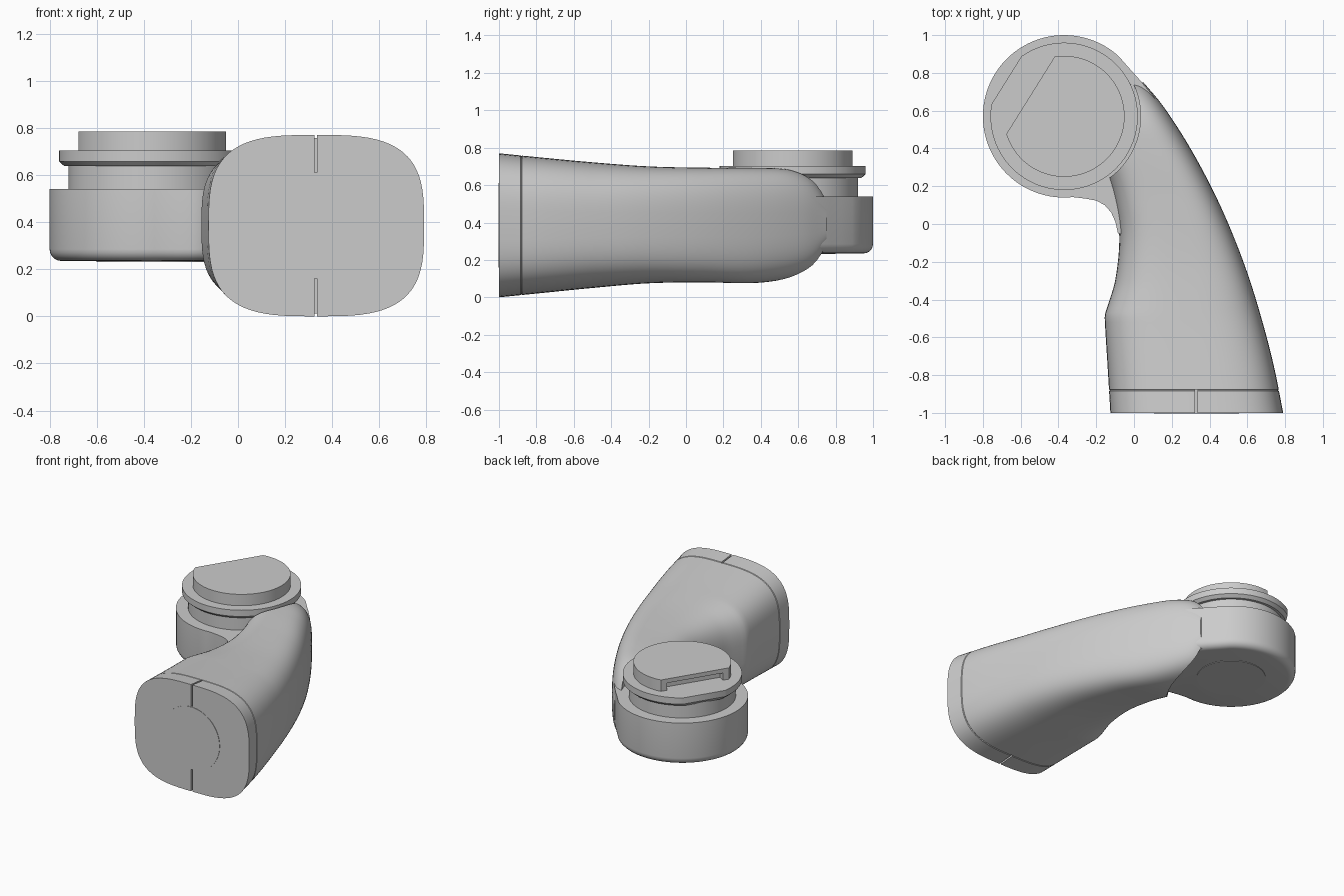
import bpy, bmesh
from math import cos, sin, pi, radians, copysign
from mathutils import Matrix

if "Cube" in bpy.data.objects:
    bpy.data.objects.remove(bpy.data.objects["Cube"])

CX, CY = -0.37, 0.57          # joint axis
FLAT = radians(148)           # direction of the keyed flats


def make(name, bm, angle=35):
    bmesh.ops.recalc_face_normals(bm, faces=bm.faces)
    me = bpy.data.meshes.new(name)
    bm.to_mesh(me)
    bm.free()
    ob = bpy.data.objects.new(name, me)
    bpy.context.collection.objects.link(ob)
    smooth(ob, angle)
    return ob


def smooth(ob, angle=35):
    bpy.ops.object.select_all(action='DESELECT')
    ob.select_set(True)
    bpy.context.view_layer.objects.active = ob
    bpy.ops.object.shade_smooth_by_angle(angle=radians(angle))


def loft(name, rings, angle=35):
    bm = bmesh.new()
    loops = [[bm.verts.new(p) for p in r] for r in rings]
    n = len(loops[0])
    for a, b in zip(loops, loops[1:]):
        for i in range(n):
            j = (i + 1) % n
            bm.faces.new((a[i], a[j], b[j], b[i]))
    bm.faces.new(loops[0])
    bm.faces.new(loops[-1])
    return make(name, bm, angle)


def circle(r, z, n=96):
    return [(CX + r * cos(2 * pi * i / n), CY + r * sin(2 * pi * i / n), z) for i in range(n)]


def d_shape(r, d, z, n=80):
    # circle with a flat at distance d along the FLAT direction
    from math import acos
    h = acos(d / r)
    return [(CX + r * cos(FLAT + h + (2 * pi - 2 * h) * i / n),
             CY + r * sin(FLAT + h + (2 * pi - 2 * h) * i / n), z) for i in range(n + 1)]


def box(name, centre, size, rot=0):
    bm = bmesh.new()
    m = Matrix.Translation(centre) @ Matrix.Rotation(rot, 4, 'Z') @ Matrix.Diagonal((*size, 1))
    bmesh.ops.create_cube(bm, size=1, matrix=m)
    return make(name, bm)


def cut(ob, cutter):
    mod = ob.modifiers.new("cut", 'BOOLEAN')
    mod.operation, mod.object, mod.solver = 'DIFFERENCE', cutter, 'EXACT'
    cutter.hide_render = True
    bpy.context.view_layer.objects.active = ob
    bpy.ops.object.modifier_apply(modifier=mod.name)
    bpy.data.objects.remove(cutter)


def curve(pts, t):
    # cubic interpolation through (position, value) pairs
    k = max(i for i in range(len(pts) - 1) if pts[i][0] <= t + 1e-9)
    def slope(i):
        a, b = pts[max(i - 1, 0)], pts[min(i + 1, len(pts) - 1)]
        return (b[1] - a[1]) / (b[0] - a[0])
    (x0, y0), (x1, y1) = pts[k], pts[k + 1]
    h = x1 - x0
    s = (t - x0) / h
    return ((2*s**3 - 3*s*s + 1) * y0 + (s**3 - 2*s*s + s) * h * slope(k)
            + (3*s*s - 2*s**3) * y1 + (s**3 - s*s) * h * slope(k + 1))


# Arm: rounded-rectangle sections swept from the broad end to the joint
RIGHT = [(-1, .79), (-.75, .74), (-.5, .675), (-.25, .597), (0, .5), (.22, .397),
         (.44, .275), (.63, .15), (.75, .05)]
LEFT = [(-1, -.125), (-.75, -.14), (-.52, -.154), (-.48, -.154), (-.43, -.138), (-.3, -.1),
        (-.1, -.078), (.05, -.09), (.25, -.14), (.5, -.25), (.75, -.3)]
TOP = [(-1, .77), (-.8, .75), (-.5, .722), (-.2, .70), (.1, .693), (.4, .692), (.55, .683),
       (.65, .65), (.71, .60), (.75, .53)]
BOTTOM = [(-1, 0), (-.8, .02), (-.5, .05), (-.2, .075), (.1, .08), (.35, .076), (.52, .095),
          (.65, .135), (.71, .18), (.75, .25)]


def section(y, shrink=0, n=80):
    l, r, t, b = (curve(c, y) for c in (LEFT, RIGHT, TOP, BOTTOM))
    ring = []
    for i in range(n):
        c, s = cos(2 * pi * i / n), sin(2 * pi * i / n)
        ring.append(((l + r) / 2 + ((r - l) / 2 - shrink) * copysign(abs(c) ** .62, c), y,
                     (t + b) / 2 + ((t - b) / 2 - shrink) * copysign(abs(s) ** .62, s)))
    return ring


rings = [section(y) for y in (-1, -.94, -.884)]
rings.append(section(-.88, .004))                       # seam line
rings += [section(-.876 + 1.626 * i / 64) for i in range(65)]
arm = loft("arm", rings)
# Clearance around the joint above and below the cup
cut(arm, loft("upper_clearance", [circle(.405, .54), circle(.405, 1)]))
cut(arm, loft("lower_clearance", [circle(.43, -.2), circle(.43, .24)]))
# Slots at the broad end
for z in (.08, .69):
    cut(arm, box("slot_cutter", (.33, -.94, z), (.012, .13, .165)))
smooth(arm, 32)

# Flush plug in the end face
bm = bmesh.new()
bmesh.ops.create_cone(bm, cap_ends=True, segments=64, radius1=.225, radius2=.225, depth=.03,
                      matrix=Matrix.Translation((.33, -.988, .385)) @ Matrix.Rotation(pi / 2, 4, 'X'))
make("end_plug", bm)

# Joint cup: round body with a web running into the arm
outline = [(CX + .43 * cos(radians(a)), CY + .43 * sin(radians(a))) for a in range(48, 277, 4)]
outline += [(-.26, .135), (-.2, .124), (-.155, .1), (-.12, .06), (-.098, .01), (-.085, -.05),
            (.05, -.08), (.25, .1), (.26, .38), (.19, .55), (.1, .68), (.02, .775), (-.03, .83)]
bm = bmesh.new()
base = bm.faces.new([bm.verts.new((x, y, .235)) for x, y in outline])
top = bmesh.ops.extrude_face_region(bm, geom=[base])
bmesh.ops.translate(bm, verts=[v for v in top['geom'] if isinstance(v, bmesh.types.BMVert)],
                    vec=(0, 0, .305))
if not base.is_valid or len(bm.faces) < len(outline) + 2:
    bm.edges.ensure_lookup_table()
    rim = [e for e in bm.edges if e.is_boundary]
    bmesh.ops.contextual_create(bm, geom=rim)
low = [e for e in bm.edges if all(v.co.z < .24 for v in e.verts)]
bmesh.ops.bevel(bm, geom=low, offset=.05, segments=5, profile=.5, affect='EDGES')
make("joint_cup", bm, 32)
loft("bottom_plug", [circle(.23, .231), circle(.23, .26)])

# Neck, keyed flange and keyed top plate
loft("neck", [circle(.35, .5), circle(.35, .65)])
loft("flange", [d_shape(.368, .345, .638), d_shape(.39, .36, .658), d_shape(.39, .36, .703)], 25)
plate = loft("top_plate", [d_shape(.32, .21, .69), d_shape(.32, .21, .785)])
cut(plate, box("plate_recess", (CX + .21 * cos(FLAT), CY + .21 * sin(FLAT), .72),
               (.1, .4, .07), FLAT))
smooth(plate)
